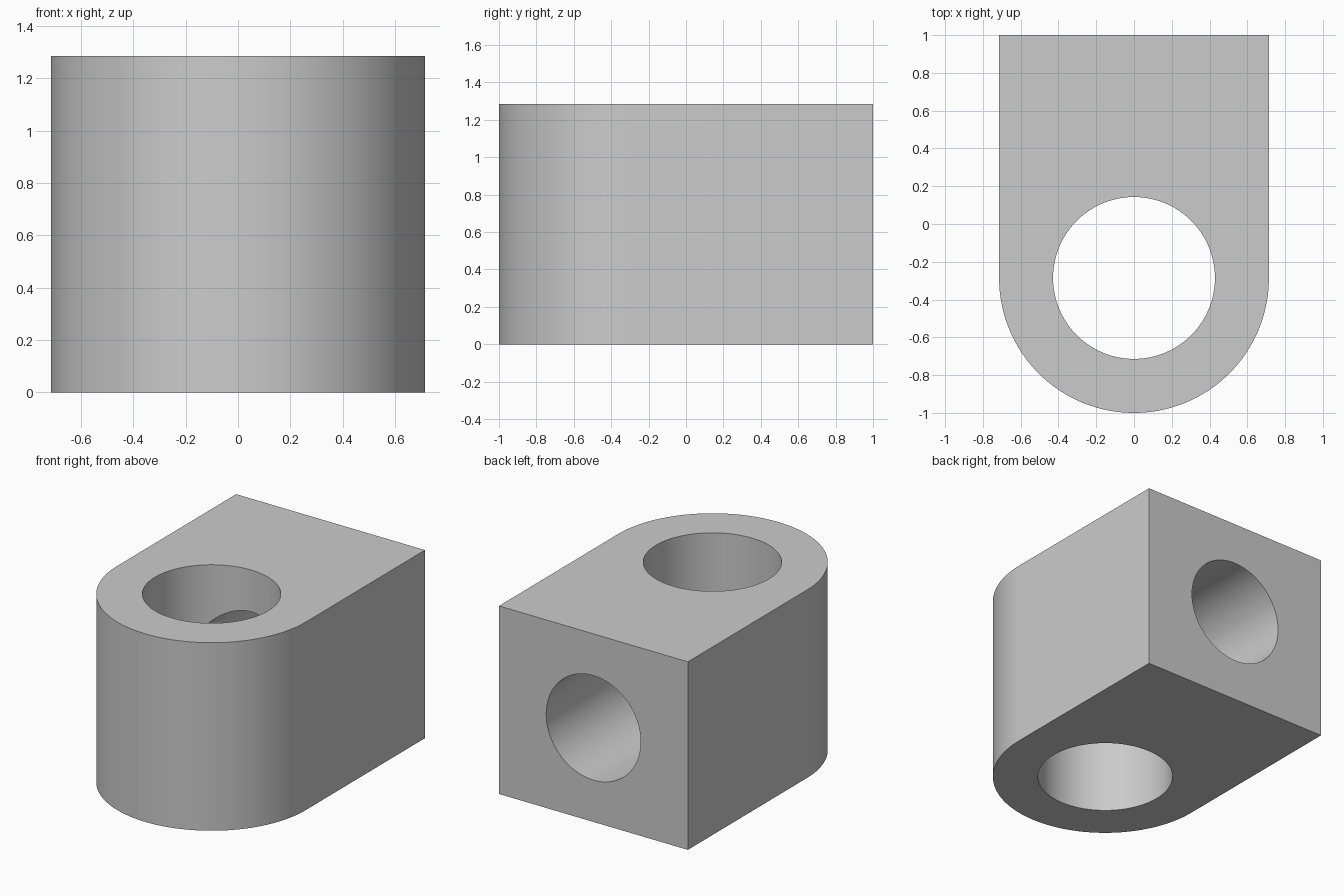
import bpy
import bmesh
from math import cos, sin, pi, radians

if "Cube" in bpy.data.objects:
    bpy.data.objects.remove(bpy.data.objects["Cube"], do_unlink=True)

U = 1 / 14                      # module all sizes are multiples of
HALF_W, HEIGHT = 10 * U, 18 * U
AXIS_Y = -4 * U                 # centre of the rounded end and upright bore
SEGMENTS = 96

grey = bpy.data.materials.new("light_grey")
grey.use_nodes = True
COLOUR = (0.6, 0.6, 0.6, 1)
grey.diffuse_color = COLOUR
grey.node_tree.nodes["Principled BSDF"].inputs["Base Color"].default_value = COLOUR

# Block body: square back, half-round front, extruded upward
outline = [(HALF_W, 1), (-HALF_W, 1)]
for i in range(SEGMENTS + 1):
    a = pi + pi * i / SEGMENTS
    outline.append((HALF_W * cos(a), AXIS_Y + HALF_W * sin(a)))
bm = bmesh.new()
base = bm.faces.new([bm.verts.new((x, y, 0)) for x, y in outline])
top = bmesh.ops.extrude_face_region(bm, geom=[base])["geom"]
bmesh.ops.translate(bm, vec=(0, 0, HEIGHT),
                    verts=[v for v in top if isinstance(v, bmesh.types.BMVert)])
bmesh.ops.recalc_face_normals(bm, faces=bm.faces)
mesh = bpy.data.meshes.new("block_body")
bm.to_mesh(mesh)
bm.free()
mesh.materials.append(grey)
body = bpy.data.objects.new("block_body", mesh)
bpy.context.collection.objects.link(body)


def drill(name, radius, depth, location, rotation=(0, 0, 0)):
    """Cut a round hole into the body."""
    bpy.ops.mesh.primitive_cylinder_add(vertices=SEGMENTS, radius=radius, depth=depth,
                                        location=location, rotation=rotation)
    cutter = bpy.context.object
    cutter.name = name
    cutter.data.materials.append(grey)
    bpy.ops.object.select_all(action="DESELECT")
    body.select_set(True)
    bpy.context.view_layer.objects.active = body
    mod = body.modifiers.new(name, "BOOLEAN")
    mod.operation, mod.solver, mod.object = "DIFFERENCE", "EXACT", cutter
    bpy.ops.object.modifier_apply(modifier=mod.name)
    bpy.data.objects.remove(cutter, do_unlink=True)


# Upright through bore, then the cross bore from the back face into it
drill("upright_bore", 6 * U, HEIGHT * 2, (0, AXIS_Y, HEIGHT / 2))
reach = 1.2 - AXIS_Y
drill("cross_bore", 5 * U, reach, (0, AXIS_Y + reach / 2, HEIGHT / 2), (radians(90), 0, 0))

# Smooth curved walls, crisp rims
bpy.ops.object.shade_smooth_by_angle(angle=radians(30))
